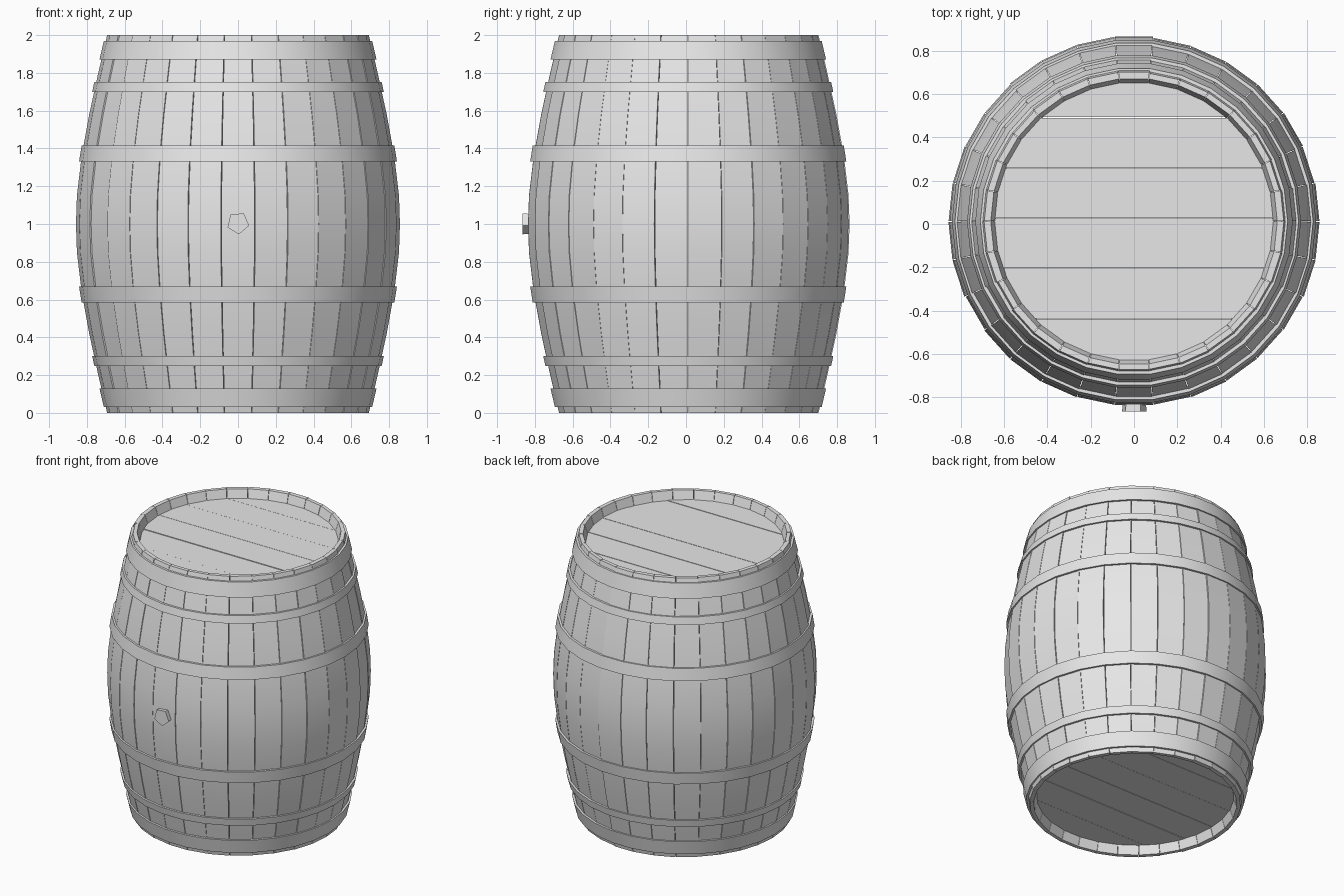
import bpy, bmesh, math, random
from mathutils import Vector

if "Cube" in bpy.data.objects:
    bpy.data.objects.remove(bpy.data.objects["Cube"])

random.seed(4)
N = 30                      # staves around the barrel
STEP = 2 * math.pi / N
CY = 0.012                  # body centre, balances the bung at the front

grey = bpy.data.materials.new("plain grey")
grey.diffuse_color = (0.8, 0.8, 0.8, 1)
grey.use_nodes = True
grey.node_tree.nodes["Principled BSDF"].inputs["Base Color"].default_value = grey.diffuse_color


def finish(name, bm, smooth=True):
    bmesh.ops.recalc_face_normals(bm, faces=bm.faces)
    me = bpy.data.meshes.new(name)
    bm.to_mesh(me)
    bm.free()
    me.materials.append(grey)
    ob = bpy.data.objects.new(name, me)
    bpy.context.collection.objects.link(ob)
    if smooth:
        bpy.ops.object.select_all(action='DESELECT')
        ob.select_set(True)
        bpy.context.view_layer.objects.active = ob
        bpy.ops.object.shade_smooth_by_angle(angle=math.radians(28))
    return ob


def polar(r, a, z):
    return Vector((r * math.cos(a), CY + r * math.sin(a), z))


# Half profile (radius, height above or below the middle), mirrored in z
HALF = [(0.855, 0.0), (0.850, 0.15), (0.825, 0.36), (0.785, 0.58),
        (0.737, 0.80), (0.690, 1.0)]
OUTER = [(r, 1 - h) for r, h in reversed(HALF)] + [(r, 1 + h) for r, h in HALF[1:]]


def body_r(z):
    for (r0, z0), (r1, z1) in zip(OUTER, OUTER[1:]):
        if z0 <= z <= z1:
            return r0 + (r1 - r0) * (z - z0) / (z1 - z0)


# Inner wall: narrow lips at both ends that hold the heads
INNER = [(0.662, 2.0), (0.640, 1.93), (0.70, 1.75), (0.80, 1.2),
         (0.80, 0.8), (0.70, 0.25), (0.640, 0.07), (0.662, 0.0)]

# Staves: one closed strip each, with slightly uneven radius
bm = bmesh.new()
for i in range(N):
    mid = -math.pi / 2 + i * STEP
    dr = random.uniform(-0.004, 0.004)
    loops = []
    for side in (-1, 1):
        a = mid + side * (STEP / 2 - 0.002)
        loops.append(([bm.verts.new(polar(r + dr, a, z)) for r, z in OUTER],
                      [bm.verts.new(polar(r, a, z)) for r, z in INNER]))
    left, right = (o + n for o, n in loops)
    for k in range(len(left)):
        m = (k + 1) % len(left)
        bm.faces.new((left[k], right[k], right[m], left[m]))
    bm.faces.new(left)
    bm.faces.new(right[::-1])
finish("staves", bm)


# Hoops: thin bands that follow the slope of the body
def hoop(name, z0, z1):
    bm = bmesh.new()
    r0, r1 = body_r(z0), body_r(z1)
    prof = [(r0 - 0.015, z0), (r0 + 0.013, z0), (r1 + 0.013, z1), (r1 - 0.015, z1)]
    rings = [[bm.verts.new(polar(r, -math.pi / 2 + (i + 0.5) * STEP, z))
              for r, z in prof] for i in range(N)]
    for i in range(N):
        a, b = rings[i], rings[(i + 1) % N]
        for k in range(4):
            m = (k + 1) % 4
            bm.faces.new((a[k], b[k], b[m], a[m]))
    finish(name, bm)


for label, lo, hi in (("end", 1.87, 1.97), ("quarter", 1.70, 1.752),
                      ("bulge", 1.33, 1.415)):
    hoop("upper_" + label + "_hoop", lo, hi)
    hoop("lower_" + label + "_hoop", 2 - hi, 2 - lo)


# Heads: round boards split into six planks
def head(name, z0, z1):
    bm = bmesh.new()
    R, seams = 0.66, [-R_ for R_ in (0.66, 0.45, 0.217)] + [0.014, 0.245, 0.48, 0.66]
    for y0, y1 in zip(seams, seams[1:]):
        lift = random.uniform(-0.002, 0.002)
        lo, hi = y0 + 0.0015, y1 - 0.0015
        ys = [lo + (hi - lo) * t / 6 for t in range(7)]
        pts = [(math.sqrt(R * R - y * y), y) for y in ys]
        pts += [(-x, y) for x, y in reversed(pts)]
        low = [bm.verts.new((x, y + CY, z0 + lift)) for x, y in pts]
        top = [bm.verts.new((x, y + CY, z1 + lift)) for x, y in pts]
        bm.faces.new(low[::-1])
        bm.faces.new(top)
        for k in range(len(pts)):
            m = (k + 1) % len(pts)
            bm.faces.new((low[k], low[m], top[m], top[k]))
    finish(name, bm, smooth=False)


head("top_head", 1.90, 1.94)
head("bottom_head", 0.06, 0.10)

# Bung: five-sided peg in the front stave
bm = bmesh.new()
ends = []
for y, r in ((-0.78, 0.052), (-0.866, 0.060)):
    ends.append([bm.verts.new((r * math.cos(a), y, 1.005 + r * math.sin(a)))
                 for a in (math.radians(-85 + 72 * k) for k in range(5))])
bm.faces.new(ends[0])
bm.faces.new(ends[1][::-1])
for k in range(5):
    m = (k + 1) % 5
    bm.faces.new((ends[0][k], ends[0][m], ends[1][m], ends[1][k]))
finish("bung", bm, smooth=False)
